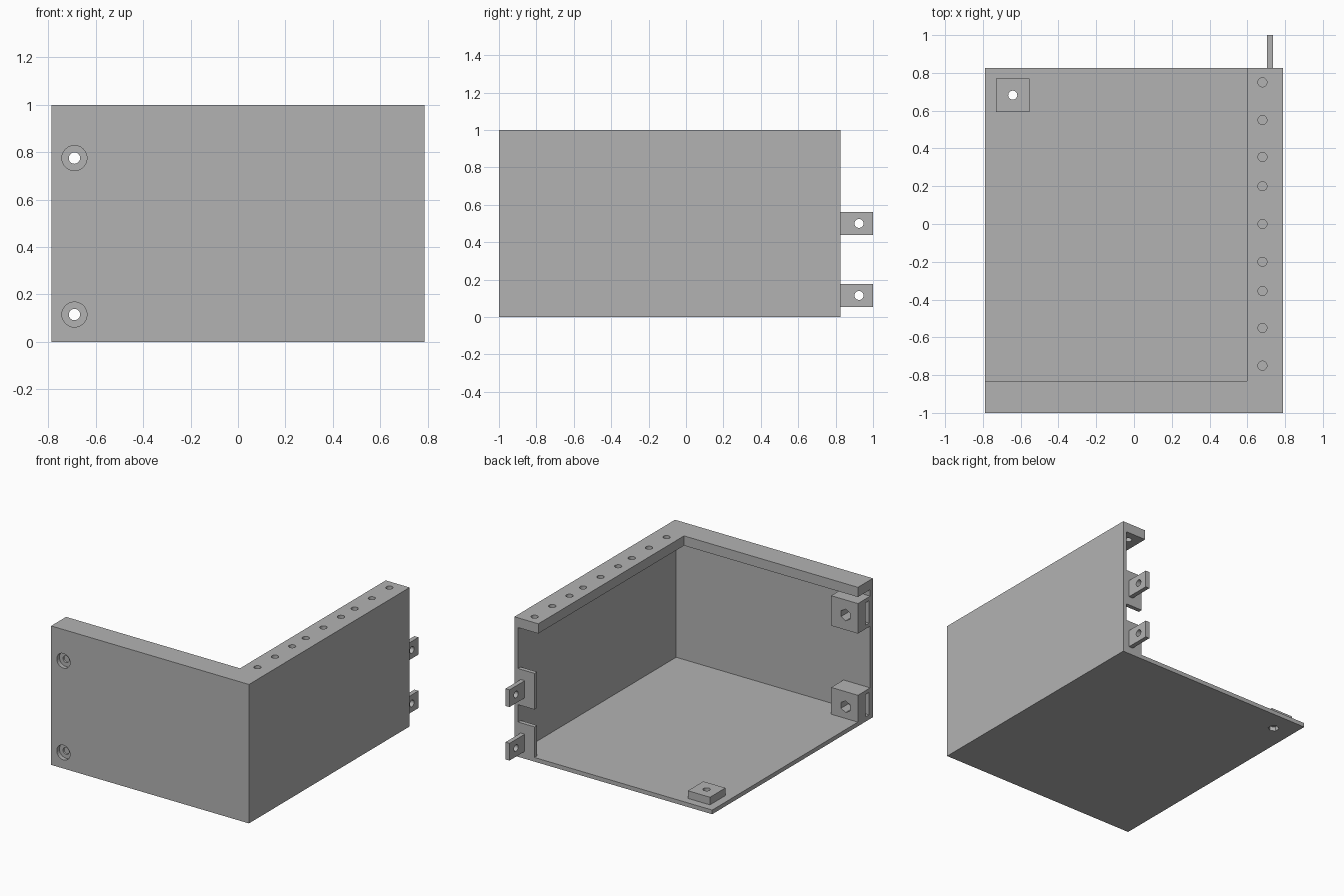
import bpy
from mathutils import Matrix, Vector

if "Cube" in bpy.data.objects:
    bpy.data.objects.remove(bpy.data.objects["Cube"], do_unlink=True)

grey = bpy.data.materials.new("light grey plastic")
grey.use_nodes = True
COLOUR = (0.45, 0.45, 0.45, 1)
grey.diffuse_color = COLOUR
grey.node_tree.nodes["Principled BSDF"].inputs["Base Color"].default_value = COLOUR


def box(name, x, y, z):
    """Box from (min, max) pairs on each axis."""
    bpy.ops.mesh.primitive_cube_add(size=1)
    ob = bpy.context.object
    ob.name = name
    size = [b - a for a, b in (x, y, z)]
    mid = [(a + b) / 2 for a, b in (x, y, z)]
    ob.data.transform(Matrix.Translation(mid) @ Matrix.Diagonal((*size, 1)))
    ob.data.materials.append(grey)
    return ob


def drill(axis, centre, radius, depth, sides=24):
    """Cylinder cutter along an axis."""
    bpy.ops.mesh.primitive_cylinder_add(vertices=sides, radius=radius, depth=depth)
    ob = bpy.context.object
    turn = Vector((0, 0, 1)).rotation_difference(Vector(axis)).to_matrix().to_4x4()
    ob.data.transform(Matrix.Translation(centre) @ turn)
    ob.data.materials.append(grey)
    return ob


def cut(ob, *cutters):
    for cutter in cutters:
        mod = ob.modifiers.new("cut", "BOOLEAN")
        mod.operation = "DIFFERENCE"
        mod.solver = "EXACT"
        mod.object = cutter
        bpy.context.view_layer.objects.active = ob
        bpy.ops.object.modifier_apply(modifier=mod.name)
        bpy.data.objects.remove(cutter, do_unlink=True)


X, Y, Z = (1, 0, 0), (0, 1, 0), (0, 0, 1)
W, BACK, T = 0.7875, 0.827, 0.03      # half width, back edge, wall thickness
SCREW = 0.024
SCREW_X, HEIGHTS = -0.69, (0.775, 0.115)
FOOT = (-0.642, 0.682)

# Corner shell: floor, front wall, side wall and top flange in one piece
shell = box("corner_shell", (-W, W), (-1, BACK), (0, 1))
cut(shell,
    box("room", (-1, W - T), (-1 + T, 1), (T, 0.93)),
    box("top_opening", (-1, 0.597), (-0.83, 1), (0.5, 1.2)))

# Row of holes in the flange
for y in (-0.75, -0.55, -0.355, -0.2, 0, 0.2, 0.355, 0.55, 0.75):
    cut(shell, drill(Z, (0.68, y, 1), SCREW, 0.3))

# Screw head recesses in the front wall and the nut recess under the floor
for z in HEIGHTS:
    cut(shell, drill(Y, (SCREW_X, -1, z), 0.053, 0.1))
cut(shell, drill(Z, (*FOOT, 0), 0.037, 0.1, 6))

# Front wall bosses with side nut slots
for level, z in zip(("upper", "lower"), HEIGHTS):
    boss = box(level + "_front_boss", (-W, -0.575), (-1 + T, -0.83),
               (max(T, z - 0.108), z + 0.108))
    cut(boss,
        drill(Y, (SCREW_X, -0.9, z), SCREW, 0.4),
        box("nut_slot", (-1, -0.605), (-0.955, -0.915), (z - 0.08, z + 0.08)),
        drill(Y, (SCREW_X, -0.83, z), 0.042, 0.17, 6))

# Floor boss near the open corner
floor_boss = box("floor_boss", (FOOT[0] - 0.088, FOOT[0] + 0.088),
                 (FOOT[1] - 0.088, FOOT[1] + 0.088), (T, 0.085))
cut(floor_boss, drill(Z, (*FOOT, 0.05), SCREW, 0.3))

# Back tabs, each standing on a bracket plate inside the side wall
for level, z in (("upper", 0.5), ("lower", 0.115)):
    box(level + "_tab_bracket", (0.627, W - T), (BACK - T, BACK),
        (max(T, z - 0.125), z + 0.135))
    tab = box(level + "_back_tab", (0.705, 0.737), (BACK, 1), (z - 0.062, z + 0.062))
    cut(tab, drill(X, (0.72, 0.925, z), SCREW, 0.2))
